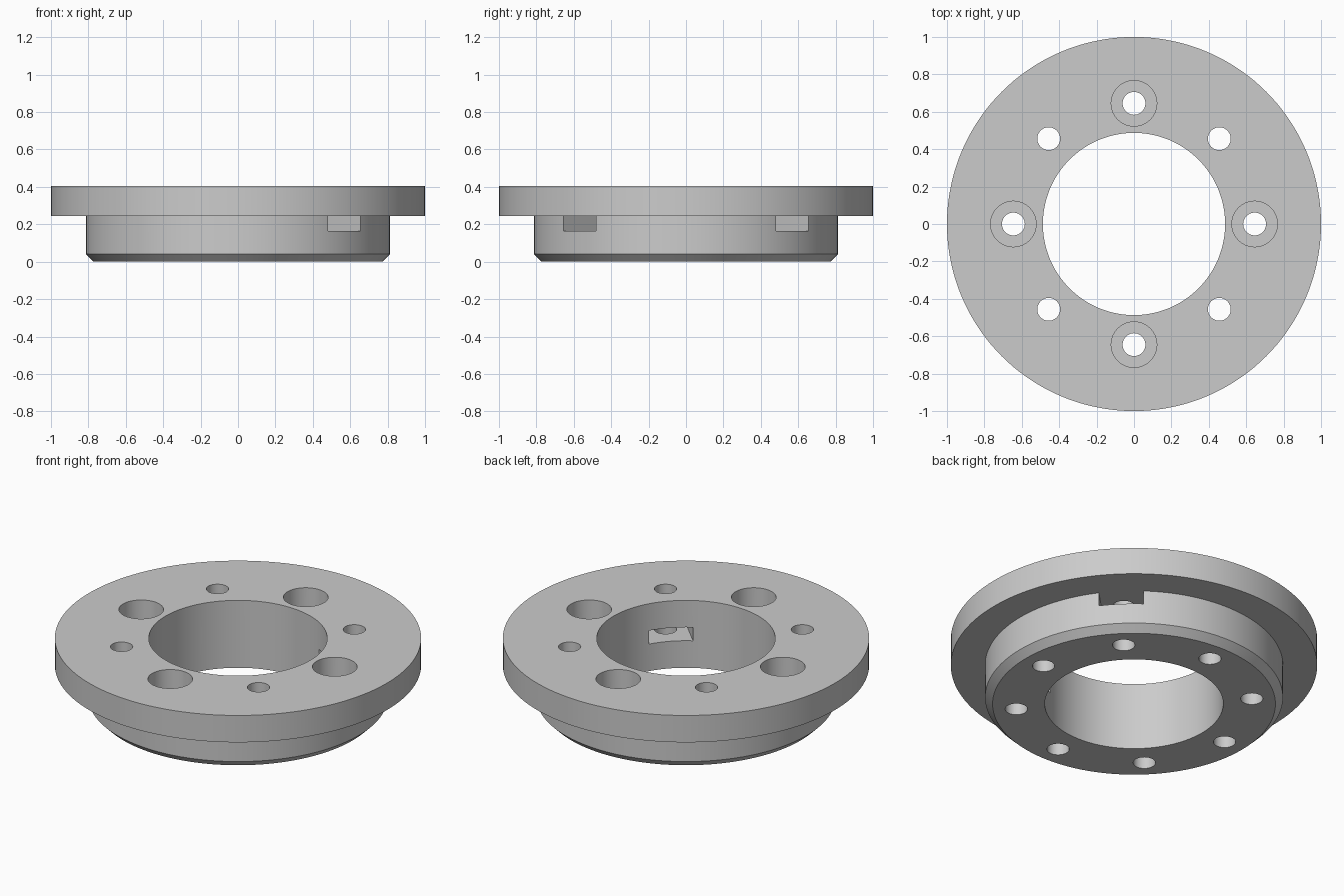
import bpy
import bmesh
import math

if "Cube" in bpy.data.objects:
    bpy.data.objects.remove(bpy.data.objects["Cube"], do_unlink=True)

HEIGHT, FLANGE_Z, CHAMFER = 0.406, 0.244, 0.041
FLANGE_R, NECK_R, BORE_R = 1.0, 0.813, 0.487
BOLT_CIRCLE, HOLE_R, POCKET_R, POCKET_DEPTH = 0.645, 0.061, 0.122, 0.122
SLOT_WIDTH, SLOT_Z = 0.244, 0.163

steel = bpy.data.materials.new("grey steel")
steel.use_nodes = True
steel.diffuse_color = (0.6, 0.6, 0.6, 1)
steel.node_tree.nodes["Principled BSDF"].inputs["Base Color"].default_value = (0.6, 0.6, 0.6, 1)


def add_object(name, bm):
    bmesh.ops.recalc_face_normals(bm, faces=bm.faces)
    mesh = bpy.data.meshes.new(name)
    bm.to_mesh(mesh)
    bm.free()
    mesh.materials.append(steel)
    obj = bpy.data.objects.new(name, mesh)
    bpy.context.collection.objects.link(obj)
    return obj


def lathe(name, profile, steps, x=0, y=0):
    """Spin a closed (radius, z) profile; points on the axis become caps."""
    bm = bmesh.new()
    rings = []
    for r, z in profile:
        rings.append([bm.verts.new((x + r * math.cos(a), y + r * math.sin(a), z))
                      for a in (math.tau * i / steps for i in range(steps))])
    for ring, following in zip(rings, rings[1:] + rings[:1]):
        for i in range(steps):
            j = (i + 1) % steps
            bm.faces.new((ring[i], ring[j], following[j], following[i]))
    return add_object(name, bm)


def cylinder(name, radius, low, high, steps, x, y):
    bm = bmesh.new()
    rings = [[bm.verts.new((x + radius * math.cos(a), y + radius * math.sin(a), z))
              for a in (math.tau * i / steps for i in range(steps))]
             for z in (low, high)]
    for ring in rings:
        bm.faces.new(ring)
    for i in range(steps):
        j = (i + 1) % steps
        bm.faces.new((rings[0][i], rings[0][j], rings[1][j], rings[1][i]))
    return add_object(name, bm)


def radial_box(name, angle, inner, outer, width, low, high):
    bm = bmesh.new()
    c, s = math.cos(angle), math.sin(angle)
    bmesh.ops.create_cube(bm, size=1)
    for v in bm.verts:
        r = outer if v.co.x > 0 else inner
        t = math.copysign(width / 2, v.co.y)
        z = high if v.co.z > 0 else low
        v.co = (r * c - t * s, r * s + t * c, z)
    return add_object(name, bm)


# Flanged ring with a chamfered neck
ring = lathe("flanged_ring", [
    (BORE_R, 0), (NECK_R - CHAMFER, 0), (NECK_R, CHAMFER), (NECK_R, FLANGE_Z),
    (FLANGE_R, FLANGE_Z), (FLANGE_R, HEIGHT), (BORE_R, HEIGHT)], 144)

# Cutters: slots on the diagonals, bolt holes all round, pockets on the axes
cutters = []
for k in range(4):
    cutters.append(radial_box("slot_cutter", math.pi / 4 + k * math.pi / 2,
                              0.3, 0.95, SLOT_WIDTH, SLOT_Z, FLANGE_Z))
for k in range(8):
    angle = k * math.pi / 4
    x, y = BOLT_CIRCLE * math.cos(angle), BOLT_CIRCLE * math.sin(angle)
    cutters.append(cylinder("bolt_hole_cutter", HOLE_R, -0.1, 0.5, 40, x, y))
    if k % 2 == 0:
        cutters.append(cylinder("pocket_cutter", POCKET_R, HEIGHT - POCKET_DEPTH, 0.5, 56, x, y))

bpy.ops.object.select_all(action='DESELECT')
ring.select_set(True)
bpy.context.view_layer.objects.active = ring
for cutter in cutters:
    cutter.hide_render = True
    cut = ring.modifiers.new("cut", 'BOOLEAN')
    cut.operation = 'DIFFERENCE'
    cut.solver = 'EXACT'
    cut.object = cutter
    bpy.ops.object.modifier_apply(modifier=cut.name)
    bpy.data.objects.remove(cutter, do_unlink=True)

bpy.ops.object.shade_smooth_by_angle(angle=math.radians(30))
